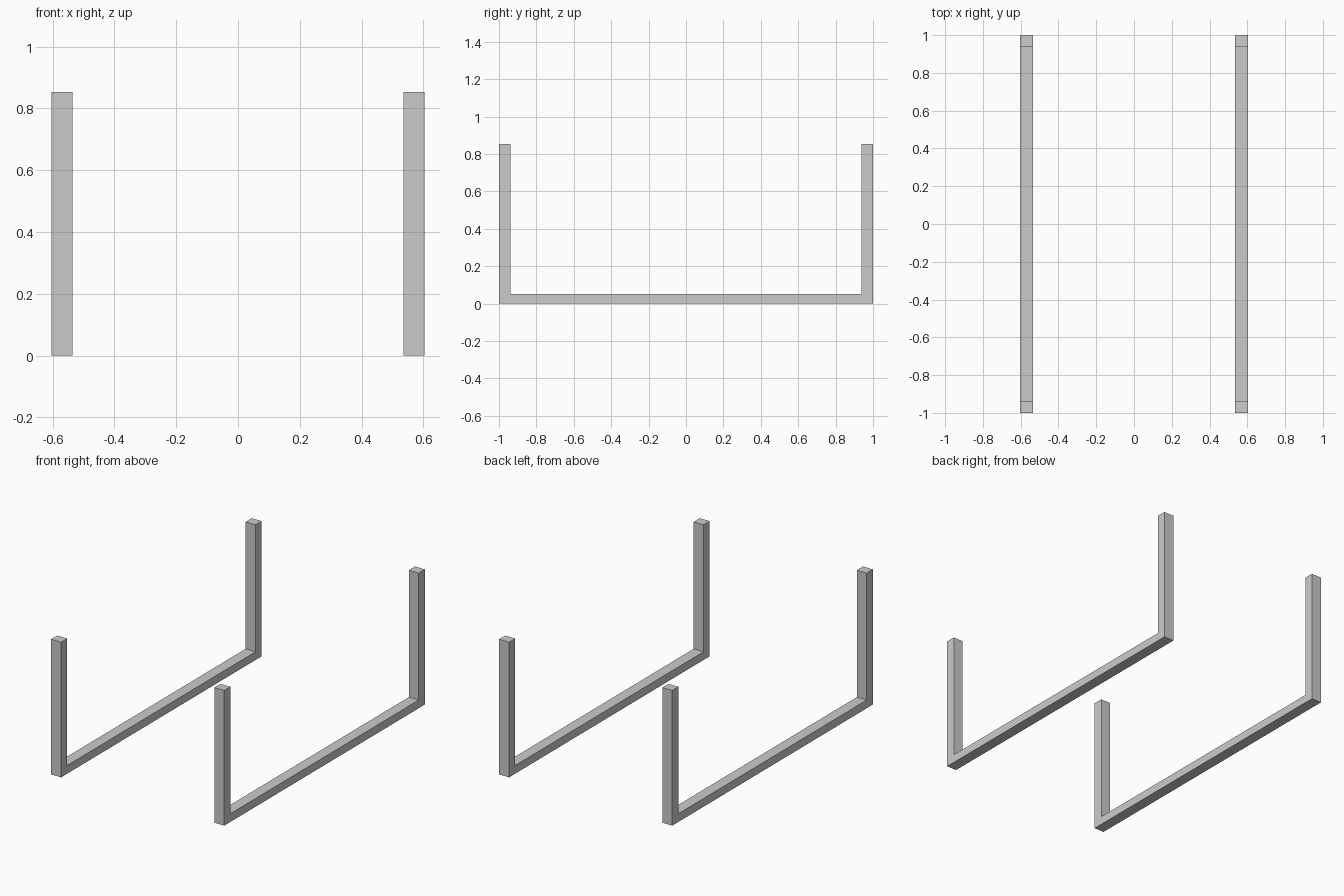
import bpy, bmesh

if "Cube" in bpy.data.objects:
    bpy.data.objects.remove(bpy.data.objects["Cube"])

X_IN, X_OUT = 0.535, 0.604   # rail width, measured from the centre
HEIGHT = 0.853               # top of the posts
POST, BAR = 0.061, 0.052     # post depth and floor bar thickness

# U-shaped side profile (y, z)
profile = [(-1, 0), (1, 0), (1, HEIGHT), (1 - POST, HEIGHT), (1 - POST, BAR),
           (-1 + POST, BAR), (-1 + POST, HEIGHT), (-1, HEIGHT)]


def u_frame(name, x0, x1):
    """Extrude the U profile along x from x0 to x1."""
    bm = bmesh.new()
    face = bm.faces.new([bm.verts.new((x0, y, z)) for y, z in profile])
    ext = bmesh.ops.extrude_face_region(bm, geom=[face], use_keep_orig=True)
    verts = [v for v in ext["geom"] if isinstance(v, bmesh.types.BMVert)]
    bmesh.ops.translate(bm, verts=verts, vec=(x1 - x0, 0, 0))
    bmesh.ops.recalc_face_normals(bm, faces=bm.faces)
    mesh = bpy.data.meshes.new(name)
    bm.to_mesh(mesh)
    bm.free()
    obj = bpy.data.objects.new(name, mesh)
    bpy.context.collection.objects.link(obj)
    return obj


# Left and right U-shaped frames
u_frame("left_frame", -X_OUT, -X_IN)
u_frame("right_frame", X_IN, X_OUT)
